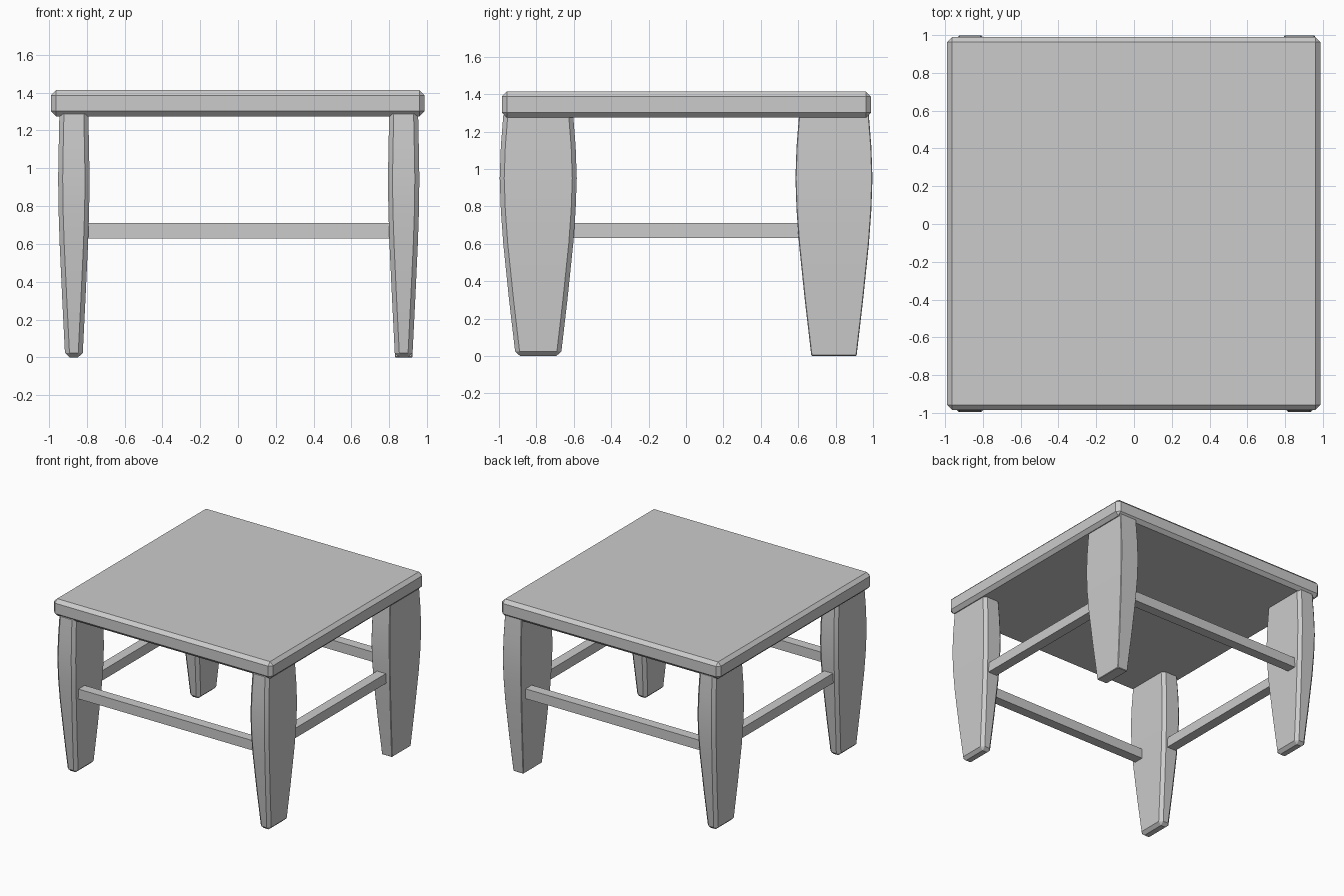
import bpy, bmesh, math

if "Cube" in bpy.data.objects:
    bpy.data.objects.remove(bpy.data.objects["Cube"])


def finish(name, bm, bevel):
    """Turn a bmesh into an object with chamfered sharp edges."""
    bmesh.ops.recalc_face_normals(bm, faces=bm.faces)
    if bevel:
        sharp = [e for e in bm.edges if e.calc_face_angle(0) > math.radians(40)]
        bmesh.ops.bevel(bm, geom=sharp, offset=bevel, segments=1,
                        affect='EDGES', clamp_overlap=True)
    mesh = bpy.data.meshes.new(name)
    bm.to_mesh(mesh)
    bm.free()
    obj = bpy.data.objects.new(name, mesh)
    bpy.context.collection.objects.link(obj)
    return obj


def loft(name, cx, cy, sections, bevel=0):
    """Stack rectangular sections (z, half width x, half depth y)."""
    bm = bmesh.new()
    rings = [[bm.verts.new((cx + sx * hx, cy + sy * hy, z))
              for sx, sy in ((-1, -1), (1, -1), (1, 1), (-1, 1))]
             for z, hx, hy in sections]
    for a, b in zip(rings, rings[1:]):
        for i in range(4):
            j = (i + 1) % 4
            bm.faces.new((a[i], a[j], b[j], b[i]))
    bm.faces.new(rings[0][::-1])
    bm.faces.new(rings[-1])
    return finish(name, bm, bevel)


def box(name, x, y, z, bevel=0):
    """Box from (min, max) ranges."""
    hx, hy = (x[1] - x[0]) / 2, (y[1] - y[0]) / 2
    return loft(name, sum(x) / 2, sum(y) / 2,
                [(z[0], hx, hy), (z[1], hx, hy)], bevel)


# Seat: chamfered slab
box("seat", (-0.99, 0.987), (-0.985, 0.99), (1.275, 1.413), 0.027)

# Legs: broad planks swelling at mid height and tapering to the foot
PROFILE = [(0.0, 0.046, 0.121), (0.3, 0.061, 0.156), (0.6, 0.075, 0.187),
           (0.78, 0.081, 0.200), (0.95, 0.083, 0.206),
           (1.12, 0.080, 0.200), (1.31, 0.076, 0.185)]
for side, cx in (("left", -0.868), ("right", 0.876)):
    for end, cy in (("front", -0.79), ("back", 0.791)):
        # the back right leg is almost square-edged
        bevel = 0.004 if (side, end) == ("right", "back") else 0.024
        leg = loft(f"{end}_{side}_leg", cx, cy, PROFILE, bevel)
        bpy.ops.object.select_all(action='DESELECT')
        leg.select_set(True)
        bpy.context.view_layer.objects.active = leg
        bpy.ops.object.shade_smooth_by_angle(angle=math.radians(25))

# Stretcher rails between the legs
RAIL_Z = (0.63, 0.71)
box("front_rail", (-0.82, 0.82), (-0.93, -0.85), RAIL_Z)
box("back_rail", (-0.82, 0.82), (0.85, 0.93), RAIL_Z)
box("left_rail", (-0.91, -0.83), (-0.63, 0.63), RAIL_Z)
box("right_rail", (0.838, 0.918), (-0.63, 0.63), RAIL_Z)
